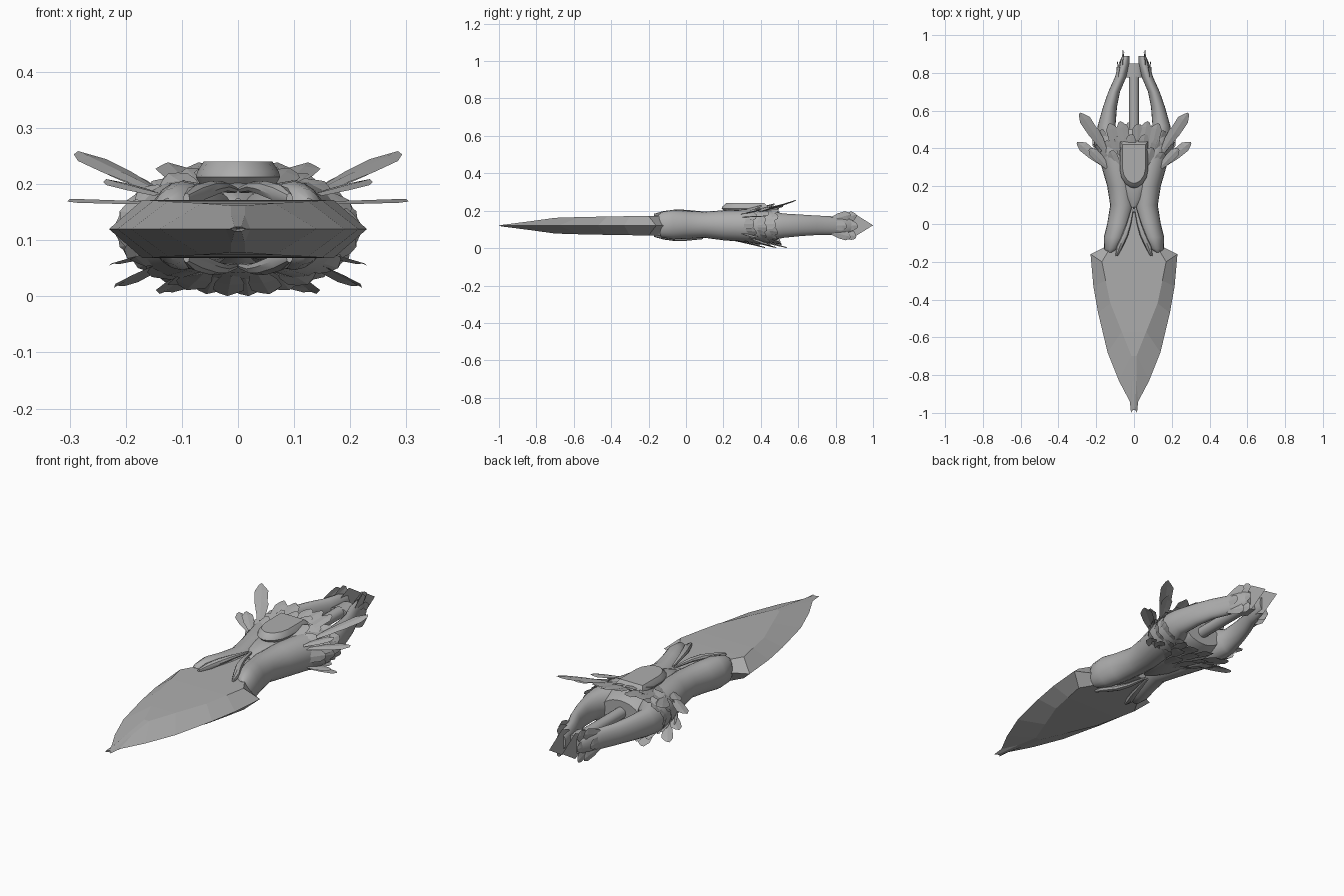
import bpy, bmesh, math
from mathutils import Vector

if "Cube" in bpy.data.objects:
    bpy.data.objects.remove(bpy.data.objects["Cube"])

grey = bpy.data.materials.new("grey_metal")
grey.diffuse_color = (0.42, 0.42, 0.42, 1)
grey.use_nodes = True
grey.node_tree.nodes["Principled BSDF"].inputs["Base Color"].default_value = grey.diffuse_color


def make(name, bm, smooth=False, mirror=False):
    """Turn a bmesh into a named object."""
    bmesh.ops.recalc_face_normals(bm, faces=bm.faces)
    me = bpy.data.meshes.new(name)
    bm.to_mesh(me)
    bm.free()
    me.materials.append(grey)
    ob = bpy.data.objects.new(name, me)
    bpy.context.collection.objects.link(ob)
    if mirror:
        ob.modifiers.new("mirror", 'MIRROR')
        ob.modifiers["mirror"].use_mirror_merge = False
    if smooth:
        bpy.ops.object.select_all(action='DESELECT')
        ob.select_set(True)
        bpy.context.view_layer.objects.active = ob
        bpy.ops.object.shade_smooth_by_angle(angle=math.radians(40))
    return ob


def loft(name, stations, sides=20, mirror=False):
    """Skin ellipses given as (y, centre x, centre z, radius x, radius z)."""
    bm = bmesh.new()
    rings = []
    for y, cx, cz, rx, rz in stations:
        angles = [2 * math.pi * i / sides for i in range(sides)]
        rings.append([bm.verts.new((cx + rx * math.cos(a), y, cz + rz * math.sin(a))) for a in angles])
    for a, b in zip(rings, rings[1:]):
        for i in range(sides):
            j = (i + 1) % sides
            bm.faces.new((a[i], a[j], b[j], b[i]))
    bm.faces.new(rings[0])
    bm.faces.new(rings[-1])
    return make(name, bm, True, mirror)


def feather(bm, base, tip, width, up, blunt=0.6):
    """Thin folded feather from base to tip; up is the rough surface normal."""
    base, tip, up = Vector(base), Vector(tip), Vector(up)
    along = tip - base
    side = along.cross(up).normalized() * width / 2
    lift = up.normalized() * 0.004
    spine, left, right = [], [], []
    for t, w in ((0, 0.5), (0.45, 0.95), (0.8, 1.0), (1, blunt)):
        p = base + along * t
        end = along * (0.07 if t == 1 else 0)
        spine.append(bm.verts.new(p + lift))
        left.append(bm.verts.new(p - side * w - end))
        right.append(bm.verts.new(p + side * w - end * 0.3))
    for i in range(3):
        bm.faces.new((left[i], spine[i], spine[i + 1], left[i + 1]))
        bm.faces.new((spine[i], right[i], right[i + 1], spine[i + 1]))


# Blade: sharp rim at mid height, raised flat field on both sides, forked tip
rim = [(.08, .07), (.16, -.125), (.23, -.16), (.215, -.33), (.19, -.47),
       (.14, -.68), (.08, -.83), (.022, -.94), (.016, -1.0)]
field = [(.06, .06, .052), (.14, -.15, .052), (.17, -.20, .052), (.15, -.30, .051), (.125, -.42, .049),
         (.065, -.57, .046), (.013, -.70, .042), (.012, -.83, .024), (.006, -.985, .004)]
bm = bmesh.new()
edge = {s: [bm.verts.new((s * x, y, .12)) for x, y in rim] for s in (-1, 1)}
notch = bm.verts.new((0, -.965, .12))
for up in (-1, 1):
    inner = {s: [bm.verts.new((s * x, y, .12 + up * z)) for x, y, z in field] for s in (-1, 1)}
    for i in range(len(rim) - 1):
        bm.faces.new((inner[-1][i], inner[1][i], inner[1][i + 1], inner[-1][i + 1]))
        for s in (-1, 1):
            bm.faces.new((edge[s][i], inner[s][i], inner[s][i + 1], edge[s][i + 1]))
    for s in (-1, 1):
        bm.faces.new((edge[s][-1], inner[s][-1], notch))
    bm.faces.new((inner[-1][-1], inner[1][-1], notch))
    bm.faces.new((edge[-1][0], inner[-1][0], inner[1][0], edge[1][0]))
make("blade", bm)

# Body halves: front prong, waist, shoulder and rear arm in one sweep
loft("body_arm", [
    (-.15, .125, .125, .022, .05), (-.13, .116, .125, .042, .068), (-.07, .10, .126, .06, .079),
    (0, .080, .125, .062, .075), (.1, .062, .125, .064, .07), (.2, .072, .122, .07, .08),
    (.35, .10, .12, .085, .087), (.45, .125, .12, .075, .08), (.52, .145, .12, .047, .065),
    (.62, .127, .122, .037, .057), (.70, .105, .122, .031, .052), (.78, .07, .12, .03, .05),
    (.85, .052, .12, .028, .048), (.89, .042, .12, .018, .035)], mirror=True)
loft("body_core", [
    (.08, 0, .125, .015, .05), (.13, 0, .125, .07, .068), (.2, 0, .122, .11, .08),
    (.35, 0, .12, .15, .09), (.45, 0, .12, .14, .085), (.5, 0, .12, .10, .06)], 28)

# Hand grip rod and rear cross bar
loft("grip_rod", [(.45, 0, .122, .027, .027), (.78, 0, .122, .027, .027)], 16)
loft("rear_bridge", [(.775, 0, .12, .05, .025), (.85, 0, .12, .045, .025)], 12)

# Raised lips along the front notch, above and below
for label, s in (("upper", 1), ("lower", -1)):
    loft(label + "_notch_lip", [
        (.09, .006, .122 + s * .068, .006, .006), (0, .028, .122 + s * .073, .013, .010),
        (-.06, .048, .122 + s * .070, .017, .014), (-.12, .076, .122 + s * .060, .018, .016),
        (-.17, .092, .122 + s * .052, .006, .010)], 8, mirror=True)

# Shield-shaped gem on the top
half = [(.075, .44), (.075, .29), (.066, .245), (.045, .212), (.02, .195)]
outline = half + [(0, .19)] + [(-x, y) for x, y in reversed(half)]
bm = bmesh.new()
rings = []
for scale, z in ((.8, .185), (1, .213), (.97, .222), (.82, .24)):
    rings.append([bm.verts.new((x * scale, .33 + (y - .33) * scale, z)) for x, y in outline])
for a, b in zip(rings, rings[1:]):
    for i in range(len(a)):
        j = (i + 1) % len(a)
        bm.faces.new((a[i], a[j], b[j], b[i]))
bm.faces.new(rings[-1])
bm.faces.new(rings[0])
make("gem", bm, True)

# Collar of overlapping feathers swept back around the shoulder
bm = bmesh.new()
for row, y0 in enumerate((.27, .33, .385)):
    count = 18
    for i in range(count):
        a = 2 * math.pi * (i + .5 * (row % 2) + .25) / count
        c, s = math.cos(a), math.sin(a)
        r = .135 + .02 * row
        base = (r * c, y0, .12 + .08 * s)
        tip = (.215 * c, y0 + .15 - .055 * abs(c) + .01 * (i % 2), .12 + .116 * s)
        feather(bm, base, tip, .055, (c * .5, -.2, s))
make("feather_collar", bm)

# Large side plumes, upper and lower pairs, plus short fans behind them
bm = bmesh.new()
for base, tip, w in (((.16, .40, .195), (.285, .59, .255), .06),
                     ((.15, .31, .165), (.30, .435, .17), .055),
                     ((.15, .38, .19), (.225, .52, .225), .05),
                     ((.09, .38, .20), (.125, .535, .235), .06),
                     ((.04, .38, .205), (.07, .545, .235), .06),
                     ((.14, .30, .18), (.235, .40, .205), .05),
                     ((.13, .33, .06), (.215, .45, .015), .05),
                     ((.08, .36, .045), (.13, .53, .004), .055),
                     ((.14, .30, .08), (.225, .39, .055), .05)):
    feather(bm, base, tip, w, (0, -.1, 1), .4)
make("side_plumes", bm, mirror=True)

# Upright tail feathers at the rear of each arm
bm = bmesh.new()
for x, y, z, length, dx, dz in ((.085, .77, .15, .11, -.02, .03), (.085, .77, .09, .11, -.02, -.03),
                                (.095, .74, .12, .12, -.01, 0), (.062, .81, .145, .10, -.01, .035),
                                (.062, .81, .095, .10, -.01, -.035), (.068, .80, .12, .12, -.012, 0)):
    feather(bm, (x, y, z), (x + dx, y + length, z + dz), .05, (1, .2, 0), .5)
make("tail_feathers", bm, mirror=True)

# Vertical end point of the tail
bm = bmesh.new()
pts = [(.84, .16), (.90, .185), (1.0, .122), (.90, .06), (.84, .085)]
bm.faces.new([bm.verts.new((.035, y, z)) for y, z in pts])
make("tail_point", bm, mirror=True)
